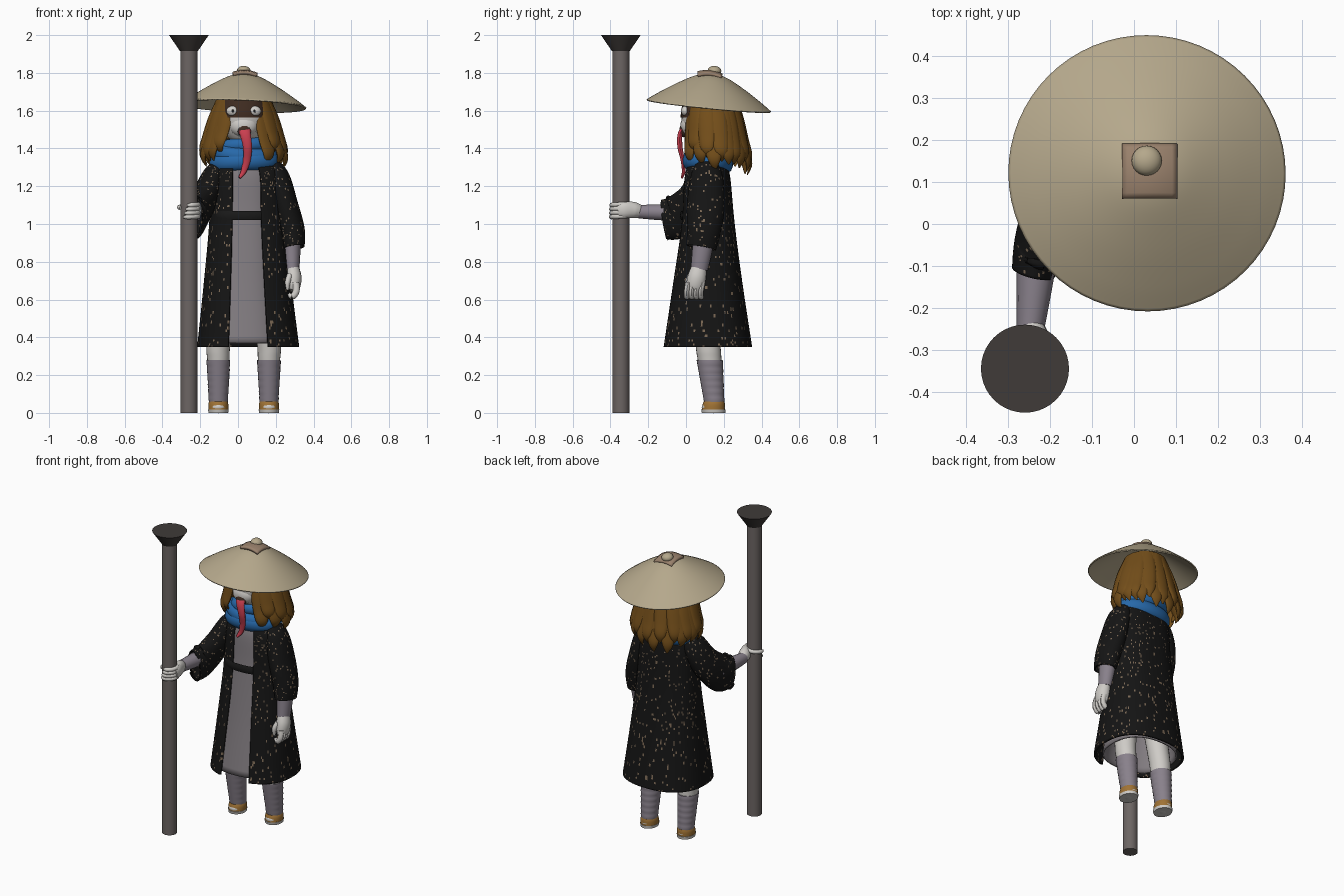
import bpy, bmesh, math, random
from mathutils import Vector

if "Cube" in bpy.data.objects:
    bpy.data.objects.remove(bpy.data.objects["Cube"])
random.seed(4)
TAU = 2 * math.pi
COL = dict(straw=(.46, .39, .26), wood=(.32, .22, .15), hair=(.17, .075, .01), coat=(.007, .007, .007),
           fleck=(.2, .14, .09), robe=(.22, .2, .215), wrap=(.25, .22, .26), scarf=(.02, .14, .4),
           skin=(.62, .6, .57), tongue=(.6, .05, .08), mask=(.05, .025, .015), pole=(.15, .13, .125),
           cap=(.05, .043, .04), strap=(.35, .17, .035), black=(.01, .01, .01))
MAT = {}
for key, c in COL.items():
    MAT[key] = bpy.data.materials.new(key)
    MAT[key].diffuse_color = (*c, 1)


def finish(name, bm, mat, thick=0, flecks=0.0):
    bmesh.ops.recalc_face_normals(bm, faces=bm.faces)
    me = bpy.data.meshes.new(name)
    bm.to_mesh(me)
    bm.free()
    ob = bpy.data.objects.new(name, me)
    bpy.context.collection.objects.link(ob)
    me.materials.append(MAT[mat])
    if flecks:
        me.materials.append(MAT['fleck'])
        for p in me.polygons:
            p.material_index = int(random.random() < flecks)
    if thick:
        m = ob.modifiers.new('thickness', 'SOLIDIFY')
        m.thickness, m.offset = thick, -1
    bpy.ops.object.select_all(action='DESELECT')
    ob.select_set(True)
    bpy.context.view_layer.objects.active = ob
    bpy.ops.object.shade_smooth_by_angle(angle=math.radians(40))
    return ob


def smooth(pts, n):
    """Catmull-Rom through tuples of any length."""
    if n < 2:
        return pts
    p = [pts[0]] + list(pts) + [pts[-1]]
    out = []
    for i in range(1, len(p) - 2):
        for k in range(n):
            t = k / n
            out.append(tuple(.5 * (2 * b + (c - a) * t + (2 * a - 5 * b + 4 * c - d) * t * t
                                   + (3 * b - a - 3 * c + d) * t ** 3)
                             for a, b, c, d in zip(*p[i - 1:i + 3])))
    return out + [tuple(pts[-1])]


def skin(name, rings, mat, closed=True, caps=True, **kw):
    bm = bmesh.new()
    vs = [[bm.verts.new(v) for v in r] for r in rings]
    n = len(vs[0])
    for a, b in zip(vs, vs[1:]):
        for i in range(n if closed else n - 1):
            j = (i + 1) % n
            bm.faces.new((a[i], a[j], b[j], b[i]))
    if caps and closed:
        bm.faces.new(vs[0])
        bm.faces.new(vs[-1])
    return finish(name, bm, mat, **kw)


def loft(name, rows, mat, gap=0, seg=40, n=6, e=1.0, **kw):
    """Horizontal sections (z, cx, rx, y_front, y_back); gap leaves the front open."""
    rings = []
    for z, cx, rx, y0, y1 in smooth(rows, n):
        ring = []
        for i in range(seg):
            a = gap + (TAU - 2 * gap) * i / (seg - 1 if gap else seg)
            s, c = math.sin(a), math.cos(a)
            ring.append((cx + rx * math.copysign(abs(s) ** e, s),
                         (y0 + y1) / 2 - (y1 - y0) / 2 * math.copysign(abs(c) ** e, c), z))
        rings.append(ring)
    return skin(name, rings, mat, closed=not gap, **kw)


def tube(name, pts, mat, ref=(1, 0, 0), seg=14, n=5, **kw):
    """Sweep along (x, y, z, half_width, half_depth)."""
    P = smooth(pts, n)
    C = [Vector(p[:3]) for p in P]
    ref, rings = Vector(ref), []
    for i, p in enumerate(P):
        t = (C[min(i + 1, len(C) - 1)] - C[max(i - 1, 0)]).normalized()
        u = (ref - t * ref.dot(t)).normalized()
        v = t.cross(u)
        rings.append([C[i] + u * p[3] * math.cos(TAU * k / seg) + v * p[4] * math.sin(TAU * k / seg)
                      for k in range(seg)])
    return skin(name, rings, mat, **kw)


def ball(name, loc, scale, mat):
    bm = bmesh.new()
    bmesh.ops.create_uvsphere(bm, u_segments=24, v_segments=14, radius=1)
    bmesh.ops.scale(bm, vec=scale, verts=bm.verts)
    bmesh.ops.translate(bm, vec=loc, verts=bm.verts)
    return finish(name, bm, mat)


# Staff with funnel top
PX, PY = -.26, -.345
for nm, rows, m in (('staff', ((0, .045), (1.93, .045)), 'pole'),
                    ('staff_top', ((1.915, .047), (2.0, .105)), 'cap')):
    loft(nm, [(z, PX, r, PY - r, PY + r) for z, r in rows], m, n=1)

# Straw hat, tilted a little, with square patch and knob
prof = [(.172, .004), (.166, .04), (.145, .1), (.095, .19), (.04, .275), (0, .331)]
hat = loft('hat', [(z, 0, r, -r, r) for z, r in prof], 'straw', seg=64, caps=False, thick=.008)
bm = bmesh.new()
bmesh.ops.create_grid(bm, x_segments=10, y_segments=10, size=.066)
for v in bm.verts:
    v.co.z = .187 - 3 * v.co.xy.length_squared
    v.co.y -= .011
patch = finish('hat_patch', bm, 'wood', thick=.018)
knob = ball('hat_knob', (-.008, .012, .185), (.036, .036, .026), 'straw')
for ob in (hat, patch, knob):
    ob.location, ob.rotation_euler = (.031, .121, 1.628), (-.098, .04, 0)

# Head and face
ball('head', (.03, .09, 1.57), (.125, .115, .15), 'skin')
loft('eye_band', [(1.565, .03, .126, -.028, .2), (1.6, .03, .126, -.026, .2), (1.66, .03, .115, -.012, .2)],
     'mask', caps=False)
for s in (-1, 1):
    ball('eye', (.03 + .058 * s, -.004, 1.598), (.034, .022, .027), 'skin')
    ball('pupil', (.03 + .058 * s, -.0245, 1.598), (.006, .003, .008), 'black')
ball('jaw', (.03, .02, 1.52), (.075, .05, .06), 'skin')
ball('mouth', (.033, -.012, 1.495), (.036, .024, .036), 'mask')
tube('tongue', [(.03, .0, 1.525, .032, .012), (.038, -.03, 1.48, .029, .013), (.05, -.032, 1.41, .024, .014),
                (.047, -.018, 1.34, .02, .011), (.03, -.012, 1.28, .015, .01), (.008, -.022, 1.245, .007, .006)],
     'tongue')

# Hair: open-fronted cap plus chunky tapered locks
loft('hair_cap', [(1.74, .03, .06, .06, .2), (1.66, .03, .145, .01, .265), (1.55, .03, .17, .01, .285),
                  (1.45, .03, .182, .03, .295)], 'hair', gap=.68, thick=.012)
N = 12
for layer in range(2):
    for i in range(N):
        a = .64 + (i + layer * .5) / (N - .5) * (TAU - 1.28)
        s, c = math.sin(a), math.cos(a)
        back = .5 - .5 * c
        end = 1.33 - .06 * back + random.uniform(-.02, .03) + .03 * layer
        k = 1 + random.uniform(-.06, .03)
        path = []
        for f, rx, ry, w in ((0, .115, .115, .035), (.35, .165, .14, .05), (.65, .2, .16, .048),
                             (.86, .222, .178, .034), (1, .205 * k, .17 * k, .004)):
            path.append((.03 + rx * s, .138 + .026 * f - ry * c, 1.69 + (end - 1.69) * f, w, w * .4))
        tube('hair_lock', path, 'hair', ref=(c, s, 0), seg=12)

# Scarf: stacked wraps
for z, rx, ry, r, lean in ((1.325, .142, .09, .052, .01), (1.375, .14, .09, .045, -.02), (1.41, .115, .08, .036, .012)):
    tube('scarf_wrap', [(.033 + rx * math.sin(TAU * i / 28), .115 - ry * math.cos(TAU * i / 28),
                         z + lean * math.sin(TAU * i / 28 + 1), r, r * .85) for i in range(29)],
         'scarf', ref=(0, 0, 1), n=2)

# Inner robe, belt and open coat
loft('inner_robe', [(1.36, .025, .1, .05, .17), (1.27, .025, .145, .005, .19), (1.05, .03, .155, -.012, .2),
                    (.7, .03, .18, -.055, .24), (.37, .035, .222, -.108, .3)], 'robe', e=.85, caps=False, thick=.01)
loft('belt', [(1.02, .03, .163, -.026, .21), (1.045, .03, .165, -.032, .21), (1.07, .03, .163, -.026, .21)],
     'black', e=.85, n=2, caps=False)
loft('coat', [(1.37, .035, .11, .04, .19), (1.32, .04, .16, .01, .215), (1.24, .045, .19, -.014, .235),
              (1.0, .047, .2, -.03, .258), (.7, .05, .23, -.075, .297), (.35, .054, .27, -.13, .35)],
     'coat', gap=.34, seg=150, n=24, e=.85, thick=.014, flecks=.05)

# Sleeves
loft_kw = dict(seg=64, n=15, caps=False, thick=.01, flecks=.05)
tube('sleeve_hanging', [(.15, .11, 1.335, .04, .05), (.205, .11, 1.25, .065, .085), (.25, .105, 1.1, .068, .1),
                        (.283, .095, .97, .07, .09), (.295, .08, .875, .058, .08)], 'coat', **loft_kw)
tube('sleeve_reaching', [(-.07, .11, 1.335, .04, .05), (-.125, .1, 1.25, .065, .085), (-.18, .05, 1.13, .07, .1),
                         (-.222, -.04, 1.04, .062, .115), (-.24, -.115, 1.025, .052, .105)], 'coat', **loft_kw)

# Wrapped forearms
tube('forearm_hanging', [(.275, .095, 1.0, .05, .055), (.283, .088, .88, .048, .055), (.287, .07, .76, .038, .046)], 'wrap')
tube('forearm_reaching', [(-.225, .0, 1.06, .052, .045), (-.235, -.12, 1.062, .045, .044),
                          (-.247, -.25, 1.065, .033, .036)], 'wrap')

# Hanging hand
tube('hand_hanging', [(.287, .07, .775, .034, .04), (.294, .058, .72, .042, .05), (.294, .048, .67, .036, .048),
                      (.288, .042, .645, .022, .036)], 'skin')
for i in range(4):
    y = .004 + i * .025
    tube('finger_hanging', [(.305, y + .008, .69, .019, .016), (.308, y, .645, .018, .015),
                            (.288, y, .615, .016, .015), (.268, y + .004, .63, .009, .009)], 'skin', seg=10)
tube('thumb_hanging', [(.275, .025, .73, .016, .016), (.262, .008, .69, .015, .015), (.262, .006, .65, .008, .008)],
     'skin', seg=10)

# Gripping hand: palm, fingers and thumb curled round the staff
tube('hand_gripping', [(-.247, -.24, 1.066, .03, .034), (-.235, -.28, 1.074, .036, .044),
                       (-.21, -.325, 1.075, .02, .042), (-.206, -.36, 1.07, .01, .03)], 'skin')


def grip(name, z, a0, a1, drop):
    pts = []
    for k in range(7):
        a = a0 + (a1 - a0) * k / 6
        r = .0125 if k < 6 else .006
        pts.append((PX + .05 * math.cos(a), PY + .05 * math.sin(a), z - drop * k / 6, r, r))
    tube(name, pts, 'skin', ref=(0, 0, 1), seg=10, n=3)


for i in range(4):
    grip('finger_gripping', 1.042 + i * .021, .6, -2.2 + .15 * i, .006)
grip('thumb_gripping', 1.1, 1.2, 3.6, .015)

# Legs, shin wraps and sandals
for s in (-1, 1):
    x = .03 + .134 * s
    loft('leg', [(.6, x - .02 * s, .07, .02, .16), (.36, x, .063, .05, .182), (.27, x, .058, .064, .188),
                 (.04, x, .042, .106, .194)], 'skin', seg=24)
    loft('shin_wrap', [(.055 + .225 * k / 12, x, .049 + .013 * k / 12 + .002 * (k % 2), .096 - .04 * k / 12,
                        .202 - .008 * k / 12 + .002 * (k % 2)) for k in range(13)], 'wrap', seg=24, n=2)
    ball('foot', (x, .145, .03), (.05, .062, .032), 'skin')
    loft('sandal_strap', [(.018, x, .053, .084, .206), (.045, x, .053, .088, .206), (.06, x, .049, .094, .203)],
         'strap', seg=28, n=3)
    loft('sandal_sole', [(0, x, .052, .084, .208), (.018, x, .055, .08, .21)], 'skin', seg=28, n=1)

for m in bpy.data.materials:
    if m.users and not m.is_grease_pencil:
        m.use_nodes = True
        m.node_tree.nodes["Principled BSDF"].inputs["Base Color"].default_value = m.diffuse_color
